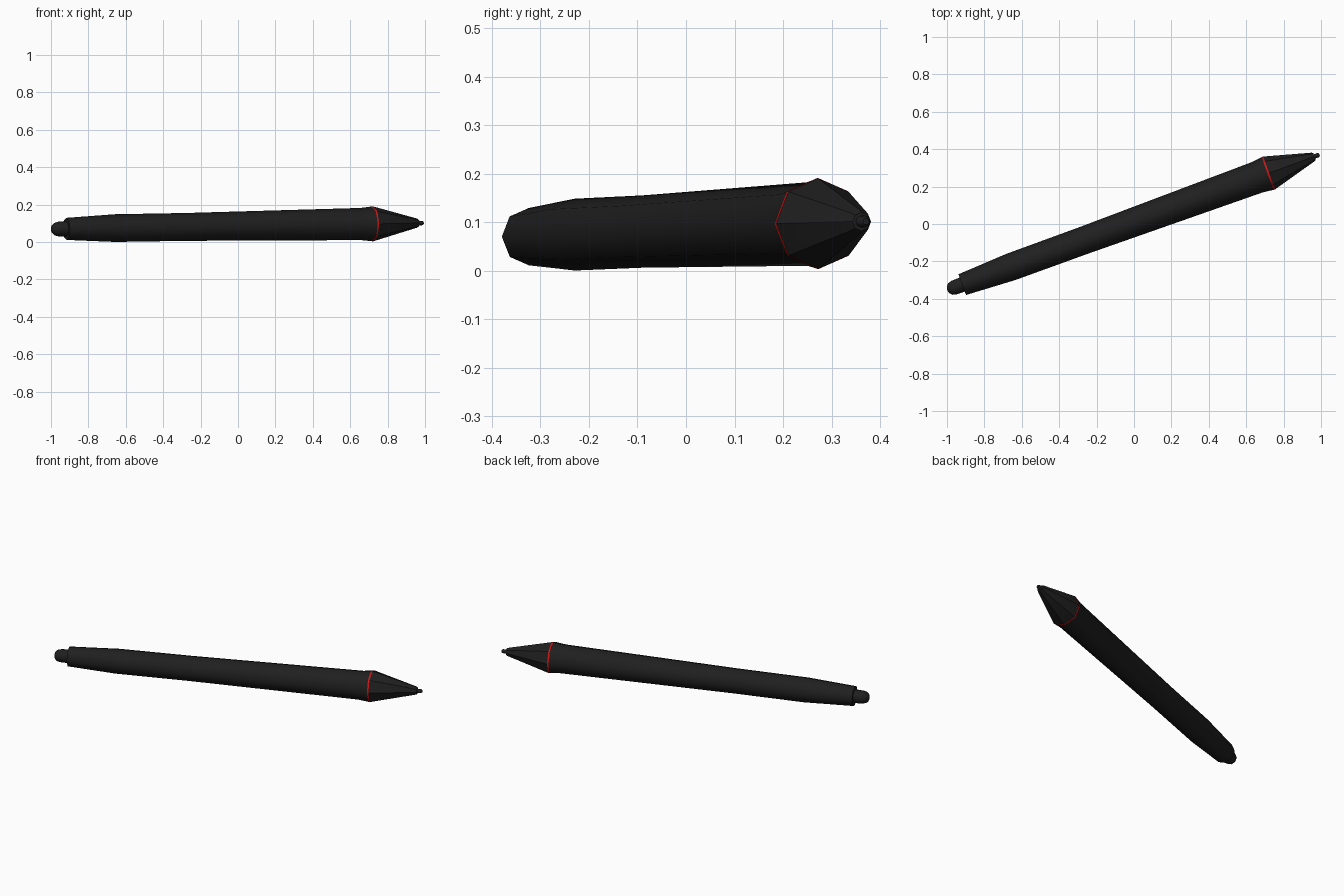
import bpy, bmesh, math
from mathutils import Matrix

if "Cube" in bpy.data.objects:
    bpy.data.objects.remove(bpy.data.objects["Cube"])

# pen axis: turned 20 degrees in plan, rising slightly towards the nib
AXIS = (Matrix.Translation((0, 0.01, 0.0855))
        @ Matrix.Rotation(math.radians(20), 4, 'Z')
        @ Matrix.Rotation(math.radians(-0.89), 4, 'Y'))


def material(name, rgb):
    m = bpy.data.materials.new(name)
    m.diffuse_color = (*rgb, 1)
    m.use_nodes = True
    m.node_tree.nodes["Principled BSDF"].inputs["Base Color"].default_value = m.diffuse_color
    return m


def lathe(name, profile, mat, sides=8, smooth=50):
    """Turn (position along axis, radius) pairs into a capped solid."""
    bm = bmesh.new()
    rings = []
    for s, r in profile:
        ring = []
        for i in range(sides):
            a = 2 * math.pi * i / sides
            ring.append(bm.verts.new((s, r * math.sin(a), r * math.cos(a))))
        rings.append(ring)
    for a, b in zip(rings, rings[1:]):
        for i in range(sides):
            j = (i + 1) % sides
            bm.faces.new((a[i], a[j], b[j], b[i]))
    bm.faces.new(rings[0])
    bm.faces.new(rings[-1])
    bmesh.ops.recalc_face_normals(bm, faces=bm.faces)
    me = bpy.data.meshes.new(name)
    bm.to_mesh(me)
    bm.free()
    ob = bpy.data.objects.new(name, me)
    bpy.context.collection.objects.link(ob)
    ob.matrix_world = AXIS
    me.materials.append(mat)
    bpy.ops.object.select_all(action='DESELECT')
    ob.select_set(True)
    bpy.context.view_layer.objects.active = ob
    bpy.ops.object.shade_smooth_by_angle(angle=math.radians(smooth))
    return ob


black = material("black_plastic", (0.014, 0.014, 0.014))
red = material("red_trim", (0.6, 0.008, 0.008))

# barrel, widening towards the grip
lathe("barrel", [(-0.977, 0.059), (-0.70, 0.074), (-0.29, 0.0745),
                 (0.70, 0.086), (0.761, 0.093)], black)
# thin coloured band
lathe("trim_band", [(0.761, 0.0935), (0.770, 0.0935)], red)
# tapered front section and nib
lathe("front_cone", [(0.770, 0.093), (1.02, 0.024), (1.027, 0.019)], black, smooth=30)
lathe("nib", [(1.01, 0.012), (1.048, 0.012), (1.055, 0.007)], black)
# rounded eraser at the tail
lathe("eraser", [(-0.95, 0.041), (-1.024, 0.039), (-1.045, 0.033),
                 (-1.057, 0.021), (-1.062, 0.008)], black)
